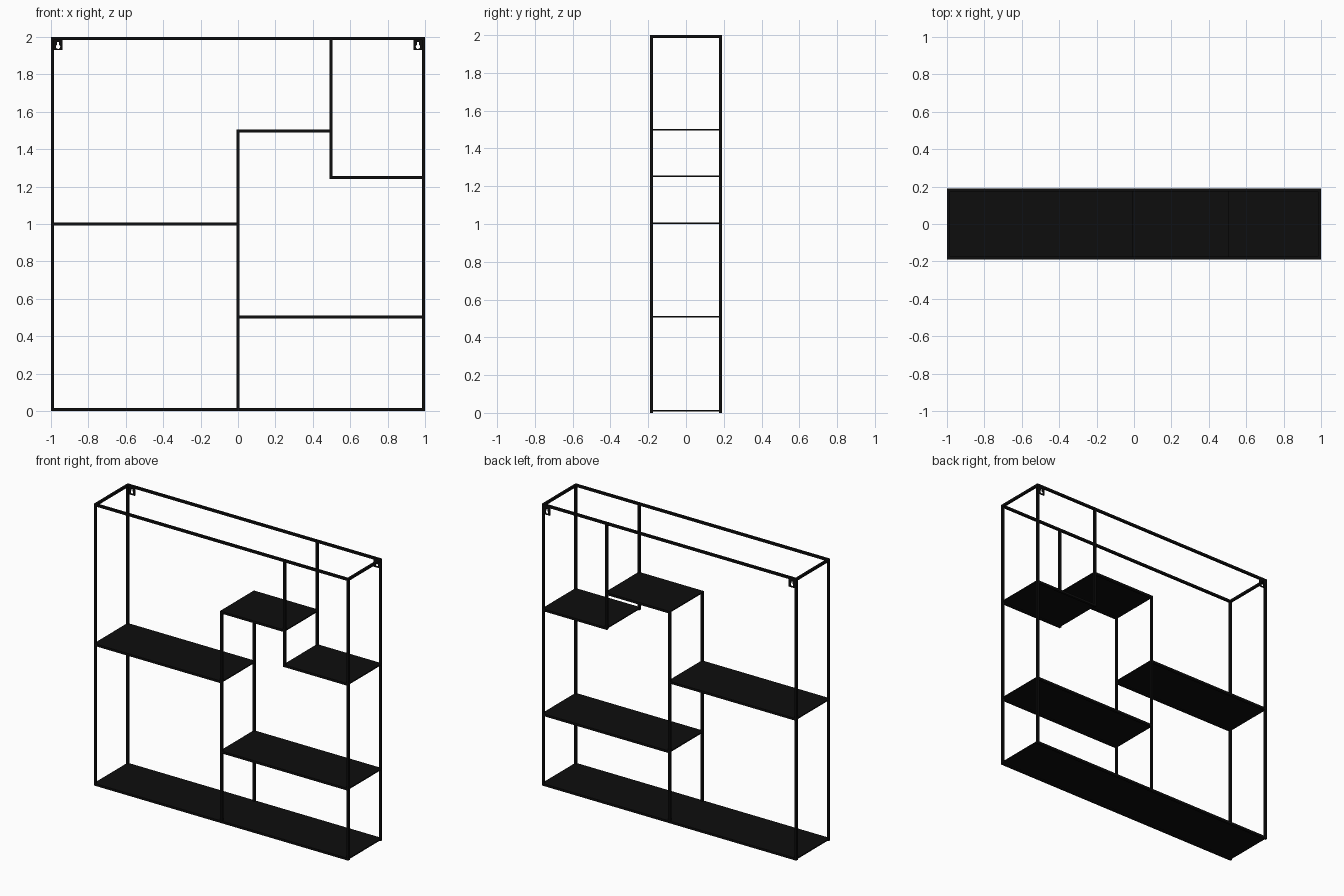
import bpy, math

if "Cube" in bpy.data.objects:
    bpy.data.objects.remove(bpy.data.objects["Cube"])

W = 0.016            # square bar size
H = W / 2
X, Y = 1 - H, 0.19 - H   # outer post centres
TOP = 2 - H

black = bpy.data.materials.new("black_metal")
black.diffuse_color = (0.004, 0.004, 0.004, 1)
black.use_nodes = True
black.node_tree.nodes["Principled BSDF"].inputs["Base Color"].default_value = black.diffuse_color


def box(name, lo, hi):
    bpy.ops.mesh.primitive_cube_add(
        size=1, location=[(a + b) / 2 for a, b in zip(lo, hi)])
    ob = bpy.context.object
    ob.name = name
    ob.scale = [b - a for a, b in zip(lo, hi)]
    bpy.ops.object.transform_apply(location=False, rotation=False, scale=True)
    ob.data.materials.append(black)
    return ob


def post(name, x, y, z0, z1):
    box(name, (x - H, y - H, z0), (x + H, y + H, z1))


def rail(name, x0, x1, y, z):
    box(name, (x0 + H, y - H, z - H), (x1 - H, y + H, z + H))


# shelves: left post, right post, rail height
shelves = {
    "bottom_shelf": (-X, X, H),
    "lower_right_shelf": (0, X, 0.504),
    "left_shelf": (-X, 0, 1.0),
    "upper_right_shelf": (X / 2, X, 1.248),
    "step_shelf": (0, X / 2, 1.496),
}
for side, y in (("front", -Y), ("back", Y)):
    # posts
    post(side + "_left_post", -X, y, 0, 2)
    post(side + "_right_post", X, y, 0, 2)
    post(side + "_middle_post", 0, y, W, 1.496 + H)
    post(side + "_hanging_post", X / 2, y, 1.248 - H, 2 - W)
    # horizontal rails
    rail(side + "_top_rail", -X, X, y, TOP)
    for name, (x0, x1, z) in shelves.items():
        rail(f"{side}_{name}_rail", x0, x1, y, z)

# shelf panels, flush with the tops of their rails
for name, (x0, x1, z) in shelves.items():
    box(name, (x0 - H, -Y + H, z), (x1 + H, Y - H, z + H))

# top side bars joining front and back
for name, x in (("left", -X), ("right", X)):
    box(name + "_top_bar", (x - H, -Y + H, 2 - W), (x + H, Y - H, 2))


# keyhole hanger plates in the upper back corners
def hanger(name, s):
    cu = bpy.data.curves.new(name, 'CURVE')
    cu.dimensions, cu.fill_mode, cu.extrude = '2D', 'BOTH', 0.004
    cx = s * 0.962
    outer = [(s * 0.984, 1.984), (s * 0.984, 1.93), (s * 0.937, 1.93), (s * 0.937, 1.984)]
    hole = [(cx + 0.006, 1.974), (cx - 0.006, 1.974)]
    for i in range(11):
        a = math.radians(120 + i * 30 * 0.8 * 1.25)
        if i <= 10:
            hole.append((cx + 0.012 * math.cos(a), 1.948 + 0.012 * math.sin(a)))
    for pts in (outer, hole):
        sp = cu.splines.new('POLY')
        sp.points.add(len(pts) - 1)
        for p, (x, z) in zip(sp.points, pts):
            p.co = (x, z, 0, 1)
        sp.use_cyclic_u = True
    ob = bpy.data.objects.new(name, cu)
    bpy.context.collection.objects.link(ob)
    ob.rotation_euler = (math.pi / 2, 0, 0)
    ob.location.y = 0.185
    cu.materials.append(black)
    bpy.ops.object.select_all(action='DESELECT')
    ob.select_set(True)
    bpy.context.view_layer.objects.active = ob
    bpy.ops.object.convert(target='MESH')


hanger("left_hanger", -1)
hanger("right_hanger", 1)
